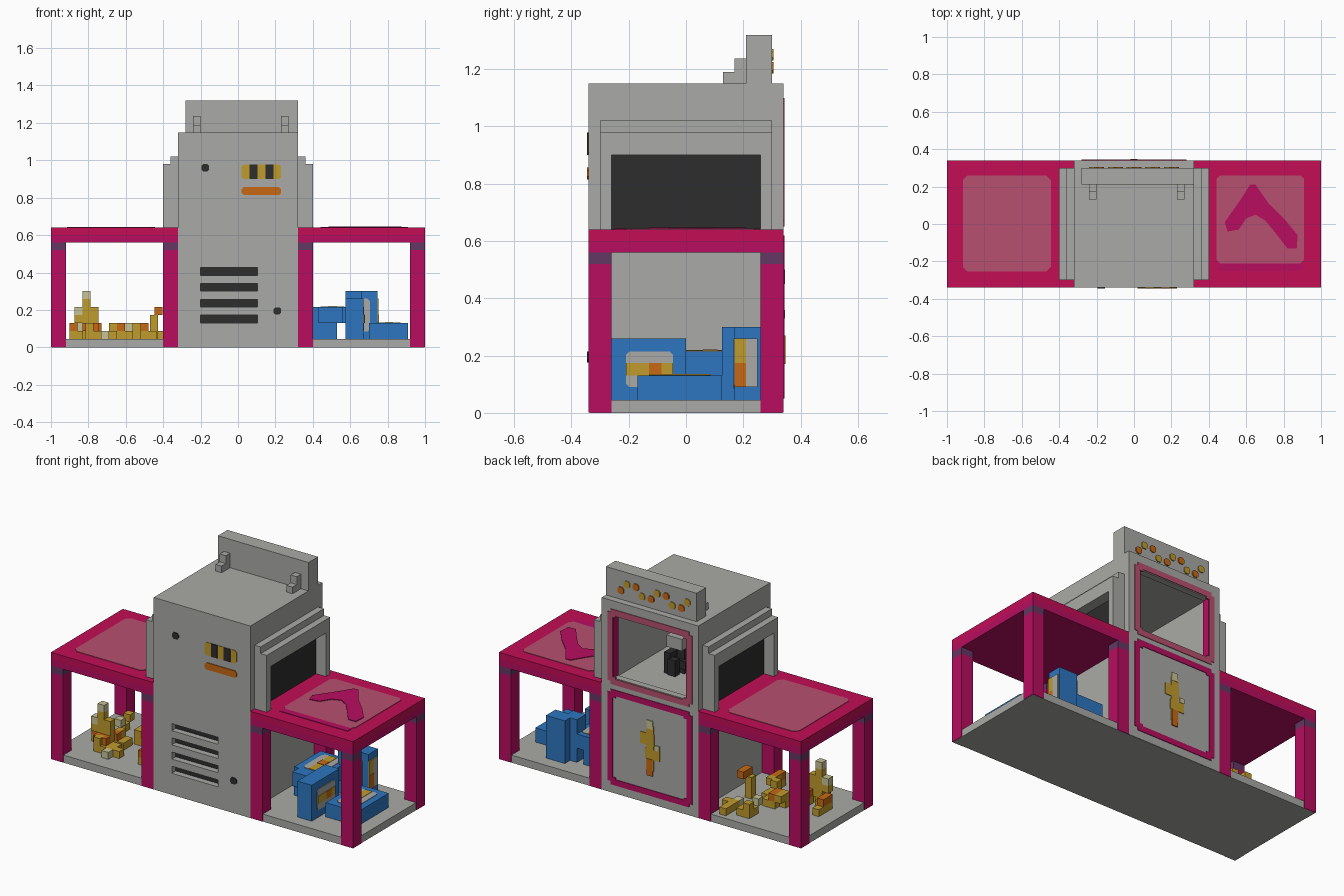
import bpy, bmesh, math, random

if "Cube" in bpy.data.objects:
    bpy.data.objects.remove(bpy.data.objects["Cube"])

random.seed(4)
MATS = {}
for n, c in {"grey": (.40, .40, .385), "magenta": (.479, .004, .117), "crimson": (.539, .004, .091),
             "pink": (.479, .08, .162), "purple": (.127, .038, .127), "black": (.026, .026, .026),
             "yellow": (.527, .328, .026), "orange": (.565, .141, .007), "blue": (.026, .181, .527),
             "cream": (.578, .546, .305)}.items():
    MATS[n] = bpy.data.materials.new(n)
    MATS[n].diffuse_color = (*c, 1)


def finish(name, bm, mat):
    bmesh.ops.recalc_face_normals(bm, faces=bm.faces)
    me = bpy.data.meshes.new(name)
    bm.to_mesh(me)
    bm.free()
    me.materials.append(MATS[mat])
    ob = bpy.data.objects.new(name, me)
    bpy.context.collection.objects.link(ob)
    return ob


def boxes(name, mat, *ranges):
    """One object of boxes, each given as (x0, x1, y0, y1, z0, z1)."""
    bm = bmesh.new()
    for x0, x1, y0, y1, z0, z1 in ranges:
        vs = bmesh.ops.create_cube(bm, size=1)["verts"]
        for v in vs:
            v.co = (x1 if v.co.x > 0 else x0, y1 if v.co.y > 0 else y0, z1 if v.co.z > 0 else z0)
    return finish(name, bm, mat)


def plate(name, mat, pts, axis, level, t):
    """Thin polygon plate lying across one axis, growing by t."""
    bm = bmesh.new()
    place = {"x": lambda a, b: (level, a, b), "y": lambda a, b: (a, level, b), "z": lambda a, b: (a, b, level)}[axis]
    f = bm.faces.new([bm.verts.new(place(*p)) for p in pts])
    ext = bmesh.ops.extrude_face_region(bm, geom=[f])["geom"]
    for v in ext:
        if isinstance(v, bmesh.types.BMVert):
            setattr(v.co, axis, level + t)
    return finish(name, bm, mat)


def cut_rect(a0, a1, b0, b1, c):
    """Rectangle outline with clipped corners."""
    return [(a0 + c, b0), (a1 - c, b0), (a1, b0 + c), (a1, b1 - c),
            (a1 - c, b1), (a0 + c, b1), (a0, b1 - c), (a0, b0 + c)]


def ring(name, mat, w, z0, z1, t=.035, c=.02):
    """Rounded outline on the back wall."""
    y = (.335, .344)
    parts = [(-w + c, w - c, *y, z0, z0 + t), (-w + c, w - c, *y, z1 - t, z1)]
    for s in (-1, 1):
        a, b = sorted((s * w, s * (w - t)))
        parts.append((a, b, *y, z0 + c, z1 - c))
        a, b = sorted((s * (w - t), s * (w - t - c)))
        parts += [(a, b, *y, z0 + t, z0 + t + c * .6), (a, b, *y, z1 - t - c * .6, z1 - t)]
    return boxes(name, mat, *parts)


# Main cabinet with a rear chamber and front vent slots
body = boxes("cabinet", "grey", (-.32, .32, -.34, .34, .001, 1.15))
slots = [.13 + .085 * i for i in range(4)]
cutter = boxes("cabinet_cutter", "grey", (-.245, .245, .28, .40, .69, 1.06), (-.29, .29, -.28, .30, .645, 1.10))
vent_cutter = boxes("vent_cutter", "grey", *[(-.2, .105, -.40, -.30, z, z + .042) for z in slots])
# join the window opening and chamber into one clean cutter
chamber = boxes("chamber_cutter", "grey", (-.29, .29, -.28, .30, .645, 1.10))
window = boxes("window_cutter", "grey", (-.245, .245, .20, .40, .69, 1.06))
bpy.data.objects.remove(cutter)
for c in (chamber, window, vent_cutter):
    m = body.modifiers.new("cut", "BOOLEAN")
    m.operation, m.solver, m.object = "DIFFERENCE", "EXACT", c
    c.hide_render = True
    c.hide_set(True)
boxes("vent_backs", "black", *[(-.2, .105, -.304, -.299, z, z + .042) for z in slots])

# Front buttons and display
for i, (x, z) in enumerate([(-.175, .96), (.21, .195)]):
    plate(f"button_{i}", "black", cut_rect(x - .021, x + .021, z - .019, z + .019, .01), "y", -.339, -.006)
plate("display", "yellow", cut_rect(.02, .23, .90, .977, .01), "y", -.339, -.004)
boxes("display_stripes", "black", *[(x, x + .042, -.346, -.339, .90, .977) for x in (.062, .147)])
plate("ticket_slot", "orange", cut_rect(.02, .23, .815, .856, .01), "y", -.339, -.006)

# Side hatches and tables, mirrored left and right
for s, side in ((1, "right"), (-1, "left")):
    def mx(a, b, *r):
        return (*sorted((s * a, s * b)), *r)
    boxes(side + "_hatch_frame", "grey",
          mx(.319, .36, -.30, .30, .90, 1.02), mx(.36, .40, -.30, .30, .90, .98),
          *[mx(.319, .40, min(k * .26, k * .30), max(k * .26, k * .30), .63, .90) for k in (-1, 1)])
    boxes(side + "_hatch_curtain", "black", mx(.319, .335, -.26, .26, .635, .90))
    legs = [(x, min(k * .26, k * .34), max(k * .26, k * .34)) for x in (.32, .92) for k in (-1, 1)]
    boxes(side + "_table_legs", "magenta", *[mx(x, x + .08, a, b, .001, .52) for x, a, b in legs])
    boxes(side + "_leg_bands", "purple", *[mx(x, x + .08, a, b, .52, .56) for x, a, b in legs])
    boxes(side + "_table_rim", "magenta", mx(.32, 1, -.34, .34, .56, .60))
    boxes(side + "_table_top", "crimson", mx(.32, 1, -.34, .34, .60, .64))
boxes("floor", "grey", (-.997, .997, -.337, .337, 0, .045))

# Table panels and arrow
plate("left_panel", "pink", cut_rect(-.915, -.445, -.255, .26, .025), "z", .639, .004)
plate("right_panel", "pink", cut_rect(.44, .91, -.21, .26, .02), "z", .639, .004)
boxes("panel_edge", "magenta", (.45, .90, -.25, -.21, .639, .643))
plate("arrow", "magenta", [(.485, .01), (.5, -.04), (.56, -.03), (.60, .03), (.65, .05), (.70, .02), (.75, -.04),
                           (.82, -.13), (.87, -.13), (.875, -.06), (.81, .02), (.72, .11), (.65, .21),
                           (.62, .21), (.57, .13)], "z", .64, .007)

# Roof sign with brackets and lamps on its back
boxes("sign", "grey", (-.28, .32, .21, .30, 1.149, 1.32))
boxes("sign_brackets", "grey", *[b for x in (-.24, .23) for b in
      ((x, x + .04, .13, .21, 1.149, 1.19), (x, x + .04, .17, .21, 1.19, 1.237))])
for k, mat in enumerate(("orange", "yellow")):
    for i in range(5):
        x, z = .22 - .1 * i - .04 * k, (1.205, 1.25)[(i + k) % 2]
        plate(f"lamp_{mat}_{i}", mat, cut_rect(x - .02, x + .02, z - .02, z + .02, .01), "y", .299, .007)

# Rear window trim and door
ring("window_trim", "pink", .28, .65, 1.10)
boxes("window_posts", "magenta", (-.249, -.24, .295, .342, .69, 1.06), (.24, .249, .295, .342, .69, 1.06))
ring("door_trim", "magenta", .28, .05, .62)
boxes("door_emblem", "yellow", (-.025, .025, .335, .344, .20, .47), (-.065, .03, .335, .344, .27, .33),
      (-.03, .065, .335, .344, .35, .42))
boxes("door_emblem_tip", "cream", (-.02, .02, .335, .346, .45, .50), (-.065, -.035, .335, .346, .33, .36))
boxes("door_emblem_base", "orange", (-.02, .02, .335, .347, .17, .27))

# Machine inside the chamber
boxes("inner_machine", "black", (.01, .06, -.05, 0, .64, .80), (.07, .11, -.03, .05, .64, .77),
      (-.01, .11, -.02, .02, .68, .73), (.03, .08, .02, .06, .64, .74))
boxes("inner_arm", "grey", (.0, .10, -.06, .04, .80, .87))

# Blue parcels on the right
boxes("parcel_front", "blue", (.575, .67, -.26, 0, .044, .26))
boxes("parcel_flat", "blue", (.70, .91, -.17, .125, .044, .13))
boxes("parcel_back", "blue", (.40, .53, -.04, .21, .044, .215), (.53, .60, -.04, .21, .13, .215),
      (.43, .56, -.10, -.04, .13, .215))
boxes("parcel_tall", "blue", (.575, .66, .125, .21, .044, .30), (.62, .745, .17, .26, .044, .30))
plate("front_label", "grey", cut_rect(-.21, -.045, .09, .215, .012), "x", .669, .005)
boxes("front_label_stripe", "yellow", (.669, .676, -.21, -.045, .13, .175))
boxes("front_label_dot", "orange", (.669, .678, -.13, -.085, .13, .175))
plate("flat_label", "grey", cut_rect(.74, .87, -.13, .085, .015), "z", .129, .004)
boxes("flat_label_stripe", "yellow", (.785, .83, -.13, .085, .129, .135))
plate("back_label", "grey", cut_rect(.44, .57, -.02, .18, .015), "z", .214, .004)
boxes("back_label_stripe", "yellow", (.48, .53, -.02, .18, .214, .220))
boxes("back_label_dot", "orange", (.48, .53, .06, .11, .214, .222))
plate("tall_front_label", "grey", cut_rect(.655, .705, .085, .26, .012), "y", .171, -.006)
boxes("tall_side_stripe", "yellow", (.744, .751, .17, .21, .09, .26))
boxes("tall_side_dot", "orange", (.744, .753, .17, .21, .09, .175))
boxes("tall_side_label", "grey", (.744, .751, .21, .25, .09, .26))

# Twig pieces on the left: one standing cross and a scattered heap
u = .043
cubes = {"yellow": [], "orange": [], "cream": []}


def twig(mat, x, y, z, dx=1, dy=1, dz=1):
    cubes[mat].append((x, x + u * dx, y, y + u * dy, z, z + u * dz))


twig("yellow", -.832, -.14, .044, 1, 1, 5)
twig("cream", -.832, -.14, .259)
twig("yellow", -.79, -.14, .087, 1, 1, 3)
twig("yellow", -.875, -.14, .13)
twig("cream", -.875, -.14, .173)
twig("orange", -.832, -.183, .087, 2, 1, 1)
twig("yellow", -.47, .01, .044, 1, 1, 3)
twig("orange", -.447, .01, .173, 1, 2, 1)
for i in range(11):
    x, y = -.90 + .042 * (i % 11), random.choice((-.2, -.1, 0, .1, .18))
    twig("yellow", x, y, .044, random.choice((1, 2)), random.choice((1, 2)), 1)
    twig("yellow", x, y + u, .044 + u * (i % 2), 1, random.choice((1, 2)), 1)
    if i % 3 == 0:
        twig("orange", x, y, .087, 1, 2, 1)
    elif i % 3 == 1:
        twig("cream", x, y - u, .044 + u * (i % 2))
    else:
        twig("yellow", x, y, .087, 1, 1, 1)
for mat, parts in cubes.items():
    boxes("twigs_" + mat, mat, *parts)

for m in bpy.data.materials:
    if m.users and not m.is_grease_pencil:
        m.use_nodes = True
        m.node_tree.nodes["Principled BSDF"].inputs["Base Color"].default_value = m.diffuse_color
